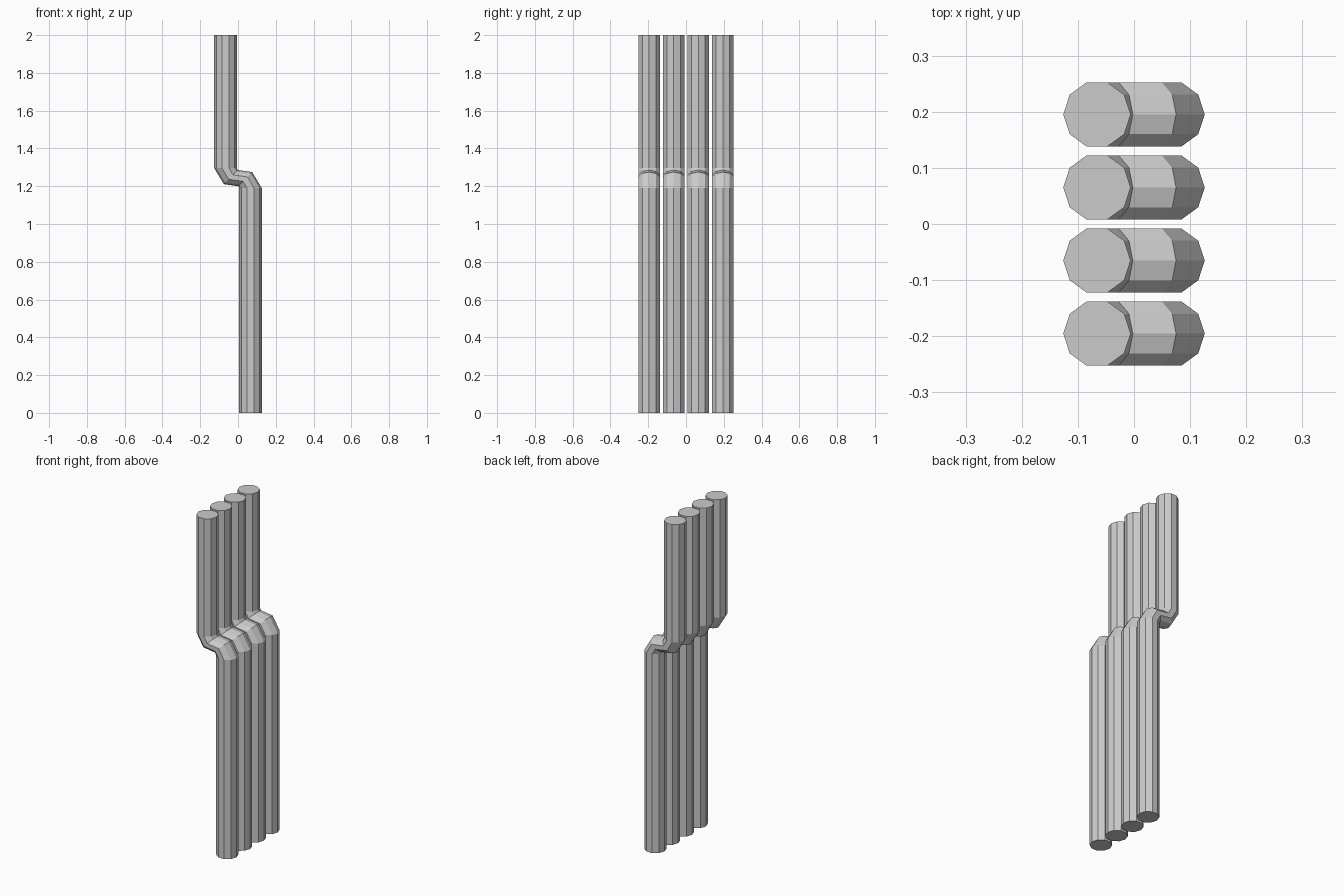
import bpy, bmesh
from math import cos, sin, pi

if "Cube" in bpy.data.objects:
    bpy.data.objects.remove(bpy.data.objects["Cube"])

SIDES = 10
R = 0.06

# ring stations along one tube: centre x, centre z, half extent in x, rise in z
STATIONS = [
    (0.066, 0.0, R, 0.0),
    (0.066, 1.19, R, 0.0),
    (0.0385, 1.2375, 0.0365, 0.0375),
    (-0.0385, 1.2485, 0.0365, 0.0375),
    (-0.066, 1.296, R, 0.0),
    (-0.066, 2.0, R, 0.0),
]


def bent_tube(name, y):
    bm = bmesh.new()
    rings = []
    for cx, cz, dx, dz in STATIONS:
        ring = []
        for i in range(SIDES):
            a = 2 * pi * i / SIDES
            ring.append(bm.verts.new((cx + dx * cos(a), y + R * sin(a), cz + dz * cos(a))))
        rings.append(ring)
    # tube walls
    for lo, hi in zip(rings, rings[1:]):
        for i in range(SIDES):
            j = (i + 1) % SIDES
            bm.faces.new((lo[i], lo[j], hi[j], hi[i]))
    # end caps
    bm.faces.new(rings[0][::-1])
    bm.faces.new(rings[-1])
    bmesh.ops.recalc_face_normals(bm, faces=bm.faces[:])
    mesh = bpy.data.meshes.new(name)
    bm.to_mesh(mesh)
    bm.free()
    bpy.context.collection.objects.link(bpy.data.objects.new(name, mesh))


# row of four parallel tubes
for k in range(4):
    bent_tube(f"bent_pipe_{k + 1}", (k - 1.5) * 0.1302)
